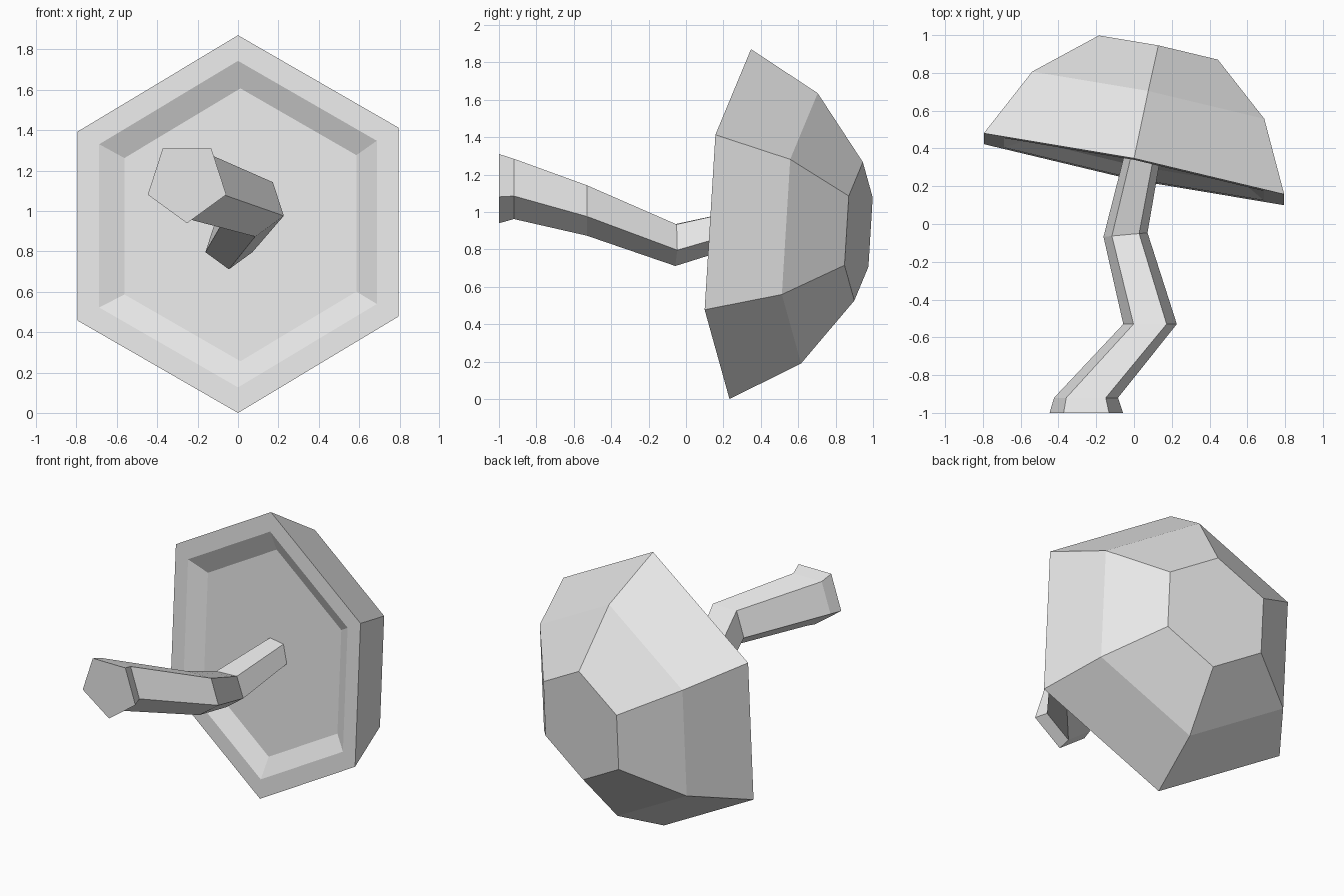
import bpy, bmesh, math
from mathutils import Vector

cube = bpy.data.objects.get("Cube")
if cube:
    bpy.data.objects.remove(cube)

grey = bpy.data.materials.new("light grey")
grey.use_nodes = True
grey.diffuse_color = (0.8, 0.8, 0.8, 1)
grey.node_tree.nodes["Principled BSDF"].inputs["Base Color"].default_value = (0.8, 0.8, 0.8, 1)


def ring(centre, side, up, radius, sides, start):
    """Regular polygon in the plane of side and up; start is the angle from up."""
    points = []
    for i in range(sides):
        angle = start + math.tau * i / sides
        points.append(centre + radius * (side * math.sin(angle) + up * math.cos(angle)))
    return points


def loft(name, rings):
    """Joins the rings with quads and closes both ends."""
    bm = bmesh.new()
    loops = [[bm.verts.new(p) for p in r] for r in rings]
    for a, b in zip(loops, loops[1:]):
        for i in range(len(a)):
            j = (i + 1) % len(a)
            bm.faces.new((a[i], a[j], b[j], b[i]))
    bm.faces.new(loops[0])
    bm.faces.new(loops[-1])
    bmesh.ops.recalc_face_normals(bm, faces=bm.faces[:])
    mesh = bpy.data.meshes.new(name)
    bm.to_mesh(mesh)
    bm.free()
    mesh.materials.append(grey)
    obj = bpy.data.objects.new(name, mesh)
    bpy.context.collection.objects.link(obj)
    return obj


# Mushroom cap: hexagonal dome on a tilted axis, with a recessed underside
axis = Vector((0.204, 1, -0.0615)).normalized()
up = Vector((1, 0, 0)).cross(axis).normalized()
side = axis.cross(up)
rim_centre = Vector((0, 0.29, 0.935))
cap_profile = [(0.06, 0.677), (0, 0.81), (0, 0.937), (0.378, 0.724), (0.647, 0.371)]
loft("mushroom_cap", [ring(rim_centre + axis * depth, side, up, radius, 6, 0)
                      for depth, radius in cap_profile])

# Crooked stem: pentagonal sections, each with a centre, a radius and a turn
stem_path = [
    ((-0.2525, -1, 1.144), 0.2045, 0),
    ((-0.254, -0.92, 1.14), 0.178, 0),
    ((0.085, -0.53, 1.022), 0.149, 0),
    ((-0.045, -0.057, 0.834), 0.123, 0.09),
    ((0.047, 0.37, 0.945), 0.1, -0.1),
]
loft("stem", [ring(Vector(centre), Vector((1, turn, 0)).normalized(), Vector((0, 0, 1)),
                   radius, 5, math.pi / 5)
              for centre, radius, turn in stem_path])
